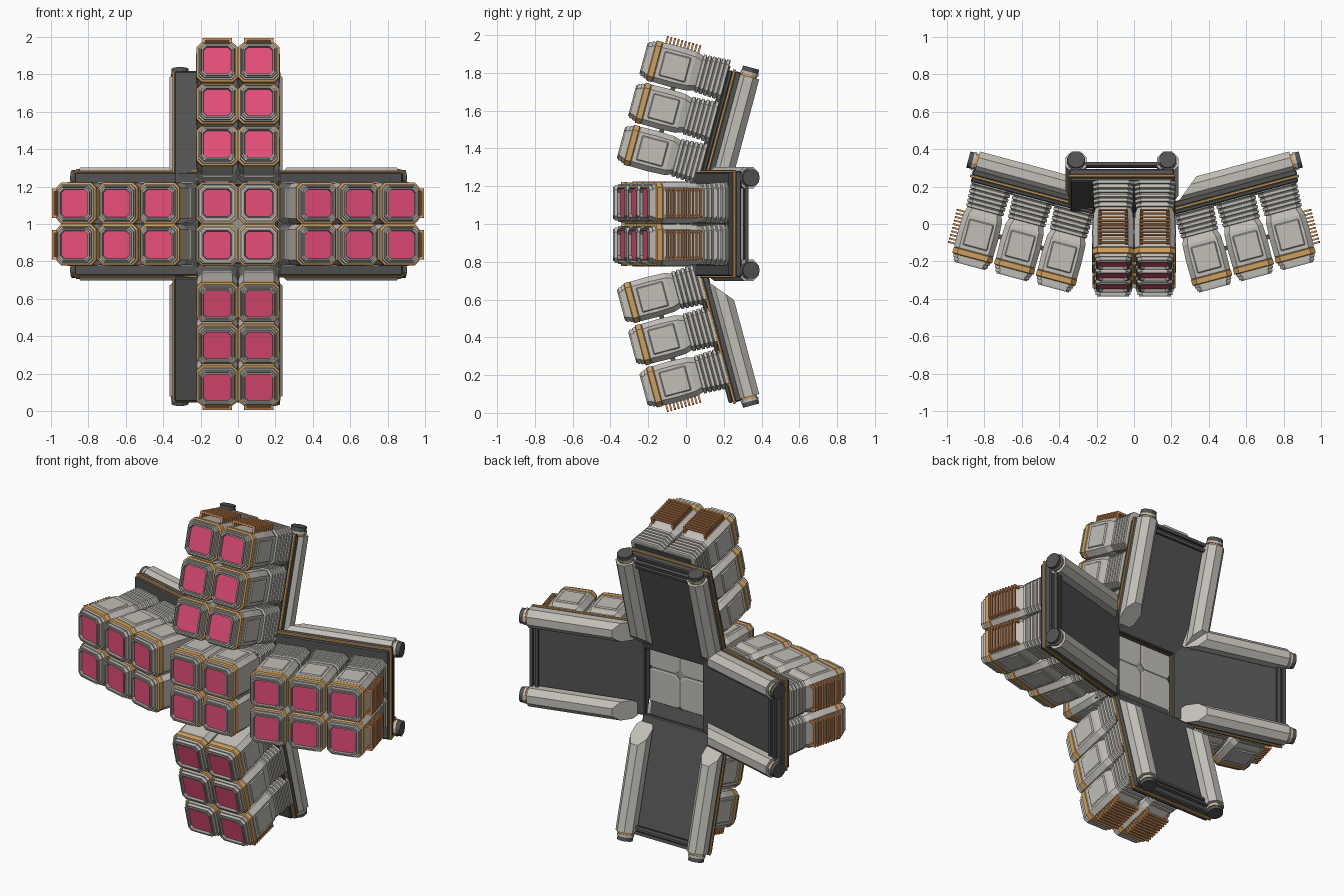
import bpy, bmesh, math
from mathutils import Matrix, Vector

if "Cube" in bpy.data.objects:
    bpy.data.objects.remove(bpy.data.objects["Cube"])


def mat(name, r, g, b):
    m = bpy.data.materials.new(name)
    m.diffuse_color = (r, g, b, 1)
    m.use_nodes = True
    m.node_tree.nodes["Principled BSDF"].inputs["Base Color"].default_value = m.diffuse_color
    return m


LIGHT = mat("light grey", 0.54, 0.52, 0.475)
MID = mat("mid grey", 0.33, 0.325, 0.30)
DARK = mat("dark grey", 0.085, 0.085, 0.085)
GOLD = mat("gold trim", 0.62, 0.35, 0.11)
ORANGE = mat("orange fins", 0.78, 0.33, 0.115)
PINK = mat("pink lens", 0.84, 0.08, 0.20)


def mesh_from(bm, name, m):
    bmesh.ops.recalc_face_normals(bm, faces=bm.faces)
    me = bpy.data.meshes.new(name)
    bm.to_mesh(me)
    bm.free()
    me.materials.append(m)
    return me


def loft(name, m, profile, chamfer=0.027, closed=True):
    """Stack of chamfered squares; profile is (depth, half width).
    When not closed, the last ring joins the first, leaving a hole."""
    bm = bmesh.new()
    rings = []
    for w, h in profile:
        k = h - chamfer
        pts = [(h, -k), (h, k), (k, h), (-k, h), (-h, k), (-h, -k), (-k, -h), (k, -h)]
        rings.append([bm.verts.new((x, y, w)) for x, y in pts])
    pairs = list(zip(rings, rings[1:]))
    if closed:
        bm.faces.new(rings[0])
        bm.faces.new(rings[-1])
    else:
        pairs.append((rings[-1], rings[0]))
    for a, b in pairs:
        for i in range(8):
            j = (i + 1) % 8
            bm.faces.new((a[i], a[j], b[j], b[i]))
    return mesh_from(bm, name, m)


def box(name, m, u, v, w, bevel=0.0):
    """Box from (min, max) ranges on the local axes."""
    bm = bmesh.new()
    bmesh.ops.create_cube(bm, size=1)
    for p in bm.verts:
        p.co = Vector([(r[0] + r[1]) / 2 + c * (r[1] - r[0]) for r, c in zip((u, v, w), p.co)])
    if bevel:
        bmesh.ops.bevel(bm, geom=bm.edges[:], offset=bevel, segments=1, affect='EDGES')
    return mesh_from(bm, name, m)


def rod(name, m, u0, u1, r, sides, center_w=0.0, slant=False):
    """Prism along u; a slanted rod has its inner back corner cut away."""
    bm = bmesh.new()
    rings = []
    for u in (u0, u1):
        ring = []
        for i in range(sides):
            a = 2 * math.pi * (i + 0.5) / sides
            w = r * math.sin(a)
            uu = u + (max(0, w + r) * 1.2 if slant and u == u0 else 0)
            ring.append(bm.verts.new((uu, r * math.cos(a), center_w + w)))
        rings.append(ring)
    for i in range(sides):
        j = (i + 1) % sides
        bm.faces.new((rings[0][i], rings[0][j], rings[1][j], rings[1][i]))
    for ring in rings:
        bm.faces.new(ring)
    return mesh_from(bm, name, m)


def place(me, M):
    ob = bpy.data.objects.new(me.name, me)
    bpy.context.collection.objects.link(ob)
    ob.matrix_world = M
    return ob


def T(u, v, w=0.0):
    return Matrix.Translation((u, v, w))


# Cell parts, front at depth 0, back at depth 0.45
ribs = []
for i in range(6):
    w, h = 0.303 + i * 0.025, 0.103 + i * 0.0015
    ribs += [(w, h - 0.008), (w + 0.003, h), (w + 0.018, h), (w + 0.021, h - 0.008)]
cell_parts = [
    loft("lens", PINK, [(0.016, 0.0735), (0.026, 0.0735)], 0.016),
    loft("lens_rim", MID, [(0.022, 0.072), (0.0, 0.076), (0.0, 0.085), (0.022, 0.085)], 0.018, False),
    loft("lens_frame", LIGHT, [(0.02, 0.084), (0.008, 0.086), (0.008, 0.093), (0.026, 0.094),
                               (0.026, 0.100), (0.046, 0.101), (0.046, 0.084)], 0.024, False),
    loft("gold_band", GOLD, [(0.042, 0.104), (0.046, 0.110), (0.074, 0.110), (0.078, 0.105)]),
    loft("pod_body", LIGHT, [(0.076, 0.104), (0.08, 0.108), (0.17, 0.110), (0.265, 0.106),
                             (0.303, 0.094)]),
    loft("bellows", LIGHT, ribs),
]
panel = box("side_panel", LIGHT, (-0.068, 0.068), (0.09, 0.114), (0.10, 0.245), 0.006)
link = box("dark_link", DARK, (-0.123, -0.1), (-0.05, 0.05), (0.18, 0.205))
core = box("bellows_core", DARK, (-0.575, 0.08), (-0.19, 0.19), (0.425, 0.456))
fin = box("cooling_fin", ORANGE, (0.133, 0.147), (-0.078, 0.078), (-0.005, 0.005), 0.002)
fin_leg = box("cooling_fin_leg", ORANGE, (0.09, 0.137), (-0.007, 0.007), (-0.005, 0.005))

# Back plate parts
plates = [
    box("plate_front", DARK, (-0.60, 0.085), (-0.275, 0.275), (0.445, 0.468), 0.006),
    box("plate_trim", GOLD, (-0.60, 0.095), (-0.285, 0.285), (0.467, 0.482), 0.003),
    box("plate_back", DARK, (-0.60, 0.088), (-0.28, 0.28), (0.48, 0.515), 0.006),
]
rail = rod("rail", LIGHT, -0.58, 0.078, 0.062, 8, 0.556, True)
neck = rod("rail_neck", GOLD, 0.07, 0.092, 0.044, 12, 0.556)
ring = rod("rail_ring", LIGHT, 0.09, 0.103, 0.05, 12, 0.556)
cap = rod("rail_cap", DARK, 0.1, 0.127, 0.046, 12, 0.556)
bars = [box("end_bar", DARK, (u, u + 0.018), (-0.21, 0.21), (0.535, 0.555)) for u in (0.03, 0.062)]

CENTER = Vector((0, 0, 1))
Y = Vector((0, 1, 0))


def frame(origin, u, w):
    v = w.cross(u)
    M = Matrix((u, v, w)).transposed().to_4x4()
    M.translation = origin
    return M


def add_cell(M):
    for me in cell_parts:
        place(me, M)
    for s in (0, math.pi):
        place(panel, M @ Matrix.Rotation(s, 4, 'Z'))


# Centre cluster of four cells
Mc = frame(CENTER - Y * 0.387, Vector((1, 0, 0)), Y)
for a in (-0.112, 0.112):
    for b in (-0.112, 0.112):
        add_cell(Mc @ T(a, b))
place(box("centre_core", MID, (-0.2, 0.2), (-0.2, 0.2), (0.1, 0.44)), Mc)

# Four swept-back arms; the back plates reach out by different amounts
tilt = math.radians(15)
for e, reach in ((Vector((1, 0, 0)), 0.036), (Vector((-1, 0, 0)), 0.03),
                 (Vector((0, 0, 1)), -0.028), (Vector((0, 0, -1)), 0.106)):
    u = e * math.cos(tilt) + Y * math.sin(tilt)
    w = Y * math.cos(tilt) - e * math.sin(tilt)
    M = frame(CENTER + e * 0.877 - Y * 0.225, u, w)
    for v in (-0.111, 0.111):
        for i in range(3):
            C = M @ T(-0.231 * i, v)
            add_cell(C)
            if i < 2:
                place(link, C)
        for k in range(10):
            F = M @ T(0, v, 0.095 + k * 0.0198)
            place(fin, F)
            for s in (-0.071, 0.071):
                place(fin_leg, F @ T(0, s))
    place(core, M)
    # plates of the upright arms sit off-centre toward -x
    shift = -0.065 * w.cross(u).x
    P = Matrix.Translation(e * reach) @ M @ T(0, shift)
    for me in plates + bars:
        place(me, P)
    for s in (-0.245, 0.245):
        for me in (rail, neck, ring, cap):
            place(me, P @ T(0, s))
